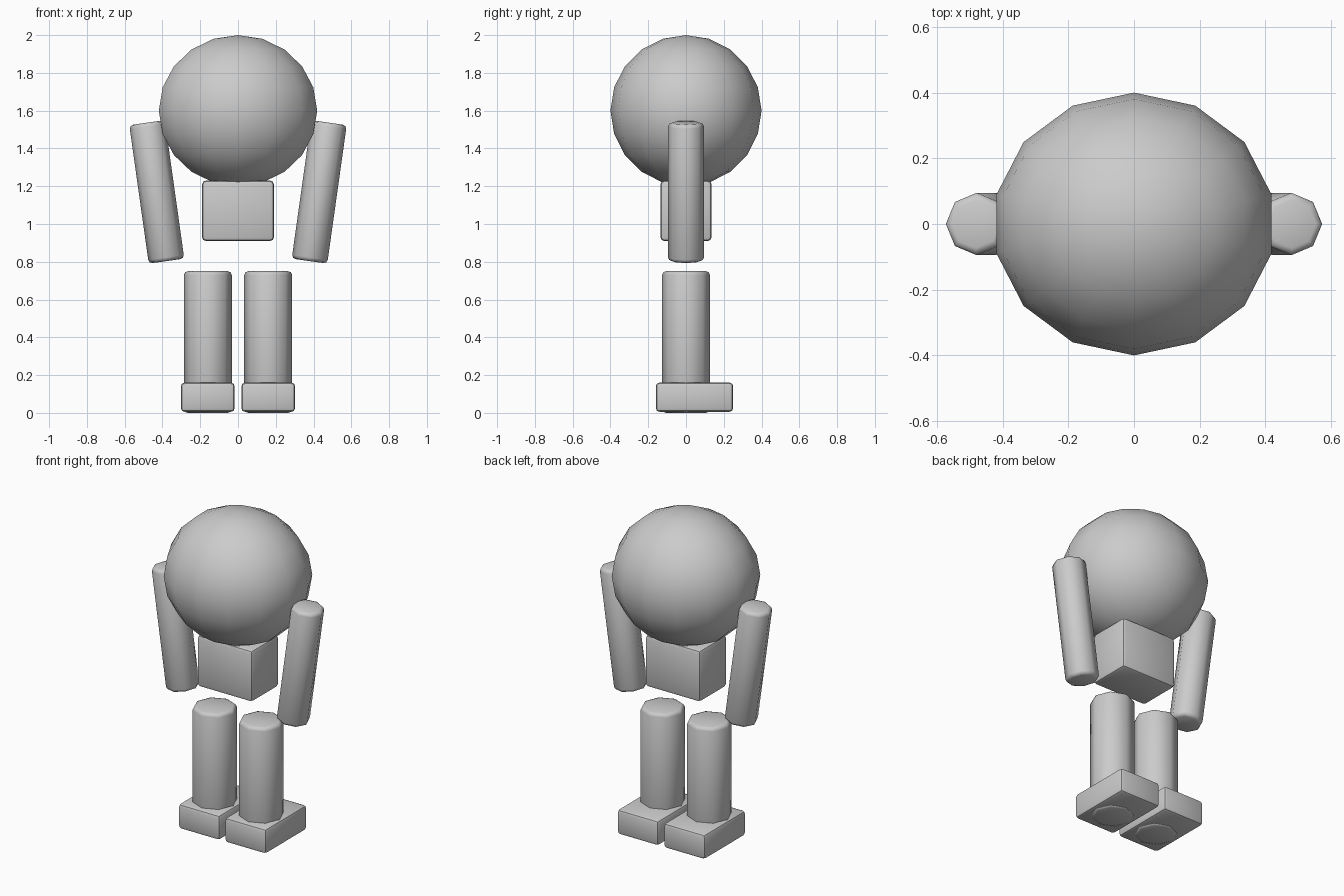
import bpy, bmesh, math
from mathutils import Matrix

if "Cube" in bpy.data.objects:
    bpy.data.objects.remove(bpy.data.objects["Cube"])

grey = bpy.data.materials.new("light_grey")
grey.diffuse_color = (0.6, 0.6, 0.6, 1)
grey.use_nodes = True
grey.node_tree.nodes["Principled BSDF"].inputs["Base Color"].default_value = grey.diffuse_color


def finish(name, bm, loc, tilt=0.0, bevel=0.0, angle=40):
    """Turn a bmesh into a placed, bevelled, smooth-shaded object."""
    mesh = bpy.data.meshes.new(name)
    if bevel:
        rims = [e for e in bm.edges if e.calc_face_angle(0) > math.radians(60)]
        bmesh.ops.bevel(bm, geom=rims, offset=bevel, segments=2, profile=0.5,
                        affect='EDGES', clamp_overlap=True)
    bm.to_mesh(mesh)
    bm.free()
    mesh.materials.append(grey)
    obj = bpy.data.objects.new(name, mesh)
    bpy.context.collection.objects.link(obj)
    obj.location = loc
    obj.rotation_euler.y = tilt
    bpy.ops.object.select_all(action='DESELECT')
    obj.select_set(True)
    bpy.context.view_layer.objects.active = obj
    bpy.ops.object.shade_smooth_by_angle(angle=math.radians(angle))
    return obj


def box(name, size, loc, bevel):
    bm = bmesh.new()
    bmesh.ops.create_cube(bm, size=1, matrix=Matrix.Diagonal((*size, 1)))
    return finish(name, bm, loc, bevel=bevel)


def tube(name, radius, height, loc, tilt=0.0):
    bm = bmesh.new()
    bmesh.ops.create_cone(bm, cap_ends=True, segments=8, radius1=radius,
                          radius2=radius, depth=height)
    return finish(name, bm, loc, tilt, bevel=0.02, angle=50)


# Big round head, a little wider than deep
bm = bmesh.new()
bmesh.ops.create_uvsphere(bm, u_segments=14, v_segments=10, radius=1,
                          matrix=Matrix.Diagonal((0.43, 0.4, 0.4, 1)))
finish("head", bm, (0, 0, 1.6))

# Small block body under the head
box("body", (0.38, 0.27, 0.32), (0, 0, 1.07), 0.02)

# Paired limbs
for side, s in (("left", -1), ("right", 1)):
    tube(side + "_arm", 0.095, 0.74, (s * 0.43, 0, 1.17), s * math.radians(8))
    tube(side + "_leg", 0.127, 0.75, (s * 0.16, 0, 0.375))
    box(side + "_foot", (0.285, 0.41, 0.155), (s * 0.16, 0.045, 0.083), 0.02)
